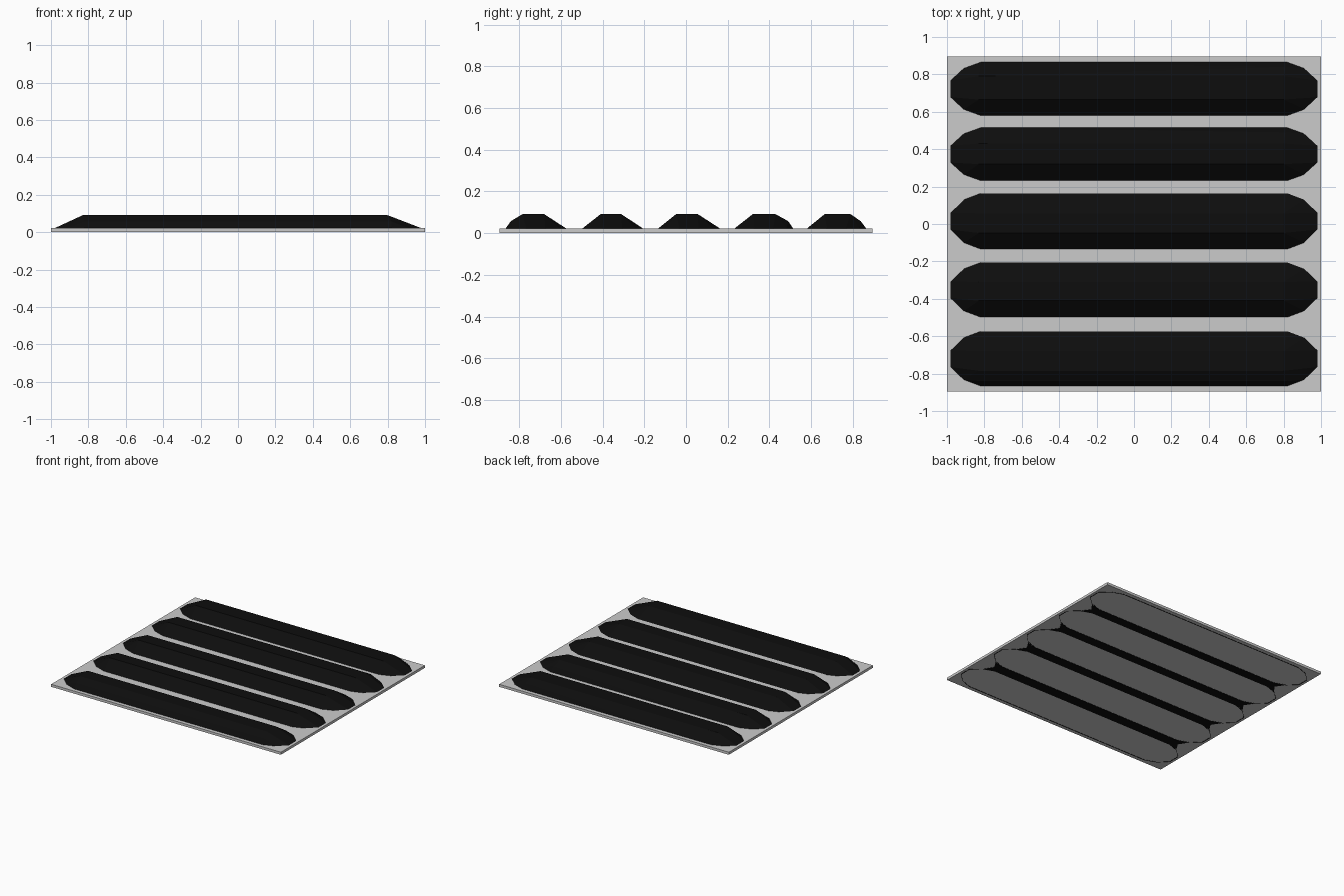
import bpy, bmesh

cube = bpy.data.objects.get("Cube")
if cube:
    bpy.data.objects.remove(cube, do_unlink=True)


def make_material(name, color):
    mat = bpy.data.materials.new(name)
    mat.use_nodes = True
    mat.diffuse_color = color
    bsdf = mat.node_tree.nodes["Principled BSDF"]
    bsdf.inputs["Base Color"].default_value = color
    bsdf.inputs["Roughness"].default_value = 0.6
    return mat


grey = make_material("light grey", (0.6, 0.6, 0.6, 1))
black = make_material("black", (0.004, 0.004, 0.004, 1))


def finish(bm, name, mat):
    bmesh.ops.recalc_face_normals(bm, faces=bm.faces)
    mesh = bpy.data.meshes.new(name)
    bm.to_mesh(mesh)
    bm.free()
    mesh.materials.append(mat)
    obj = bpy.data.objects.new(name, mesh)
    bpy.context.collection.objects.link(obj)
    return obj


def extrude_polygons(name, polygons, z0, z1, mat):
    """Flat polygons raised into thin plates."""
    bm = bmesh.new()
    for points in polygons:
        face = bm.faces.new([bm.verts.new((x, y, z0)) for x, y in points])
        new = bmesh.ops.extrude_face_region(bm, geom=[face])["geom"]
        for v in new:
            if isinstance(v, bmesh.types.BMVert):
                v.co.z = z1
    return finish(bm, name, mat)


def lozenge(y0, y1, inset=0.0):
    """Long outline with bevelled ends."""
    c, h, e = (y0 + y1) / 2, (y1 - y0) / 2 - inset, 0.98 - inset
    quarter = [(e, 0.045), (0.91, h * 0.77), (0.82, h)]
    right = quarter + [(x, -y) for x, y in reversed(quarter)]
    loop = quarter + [(-x, y) for x, y in reversed(quarter)]
    loop += [(-x, -y) for x, y in quarter] + right[3:]
    return [(x, c + y) for x, y in loop]


# Base plate
W, D, PLATE_TOP, RIDGE = 1.0, 0.895, 0.022, 0.091
extrude_polygons("base_plate", [[(-W, -D), (W, -D), (W, D), (-W, D)]],
                 0.002, PLATE_TOP, grey)

# Raised bars: base edges, flat top edges, shoulder y and its x positions
bars = [
    (-0.866, -0.574, -0.785, -0.68, -0.84, (-0.82, 0.82)),
    (-0.498, -0.206, -0.41, -0.31, None, ()),
    (-0.134, 0.164, -0.048, 0.057, None, ()),
    (0.232, 0.515, 0.32, 0.43, 0.49, (0.81,)),
    (0.58, 0.865, 0.665, 0.79, 0.838, (0.81,)),
]
for i, (y0, y1, t0, t1, shoulder, xs) in enumerate(bars):
    bm = bmesh.new()
    for x, y in lozenge(y0, y1):
        bm.verts.new((x, y, PLATE_TOP))
        bm.verts.new((x, y, 0.012))
    for x in (-0.83, 0.80):
        for y in (t0, t1):
            bm.verts.new((x, y, RIDGE))
    for x in xs:
        bm.verts.new((x, shoulder, 0.058))
    hull = bmesh.ops.convex_hull(bm, input=bm.verts)
    loose = {v for v in hull["geom_interior"] if isinstance(v, bmesh.types.BMVert)}
    bmesh.ops.delete(bm, geom=list(loose), context='VERTS')
    finish(bm, f"raised_bar_{i + 1}", black)

# Underside: dark strips between the bars, forked at both ends
strips = []
for a, b in zip(bars, bars[1:]):
    lo, hi = a[1], b[0]
    mid = (lo + hi) / 2
    end = [(0.82, lo), (0.90, lo - 0.025), (0.86, mid), (0.90, hi + 0.025), (0.82, hi)]
    strips.append(end + [(-x, y) for x, y in reversed(end)])
extrude_polygons("underside_strips", strips, 0.0, 0.003, black)

# Underside: fine dark outline of each bar
outlines = []
for bar in bars:
    outer, inner = lozenge(*bar[:2]), lozenge(*bar[:2], inset=0.005)
    for k in range(len(outer)):
        n = (k + 1) % len(outer)
        outlines.append([outer[k], outer[n], inner[n], inner[k]])
extrude_polygons("underside_outlines", outlines, 0.0005, 0.003, black)
